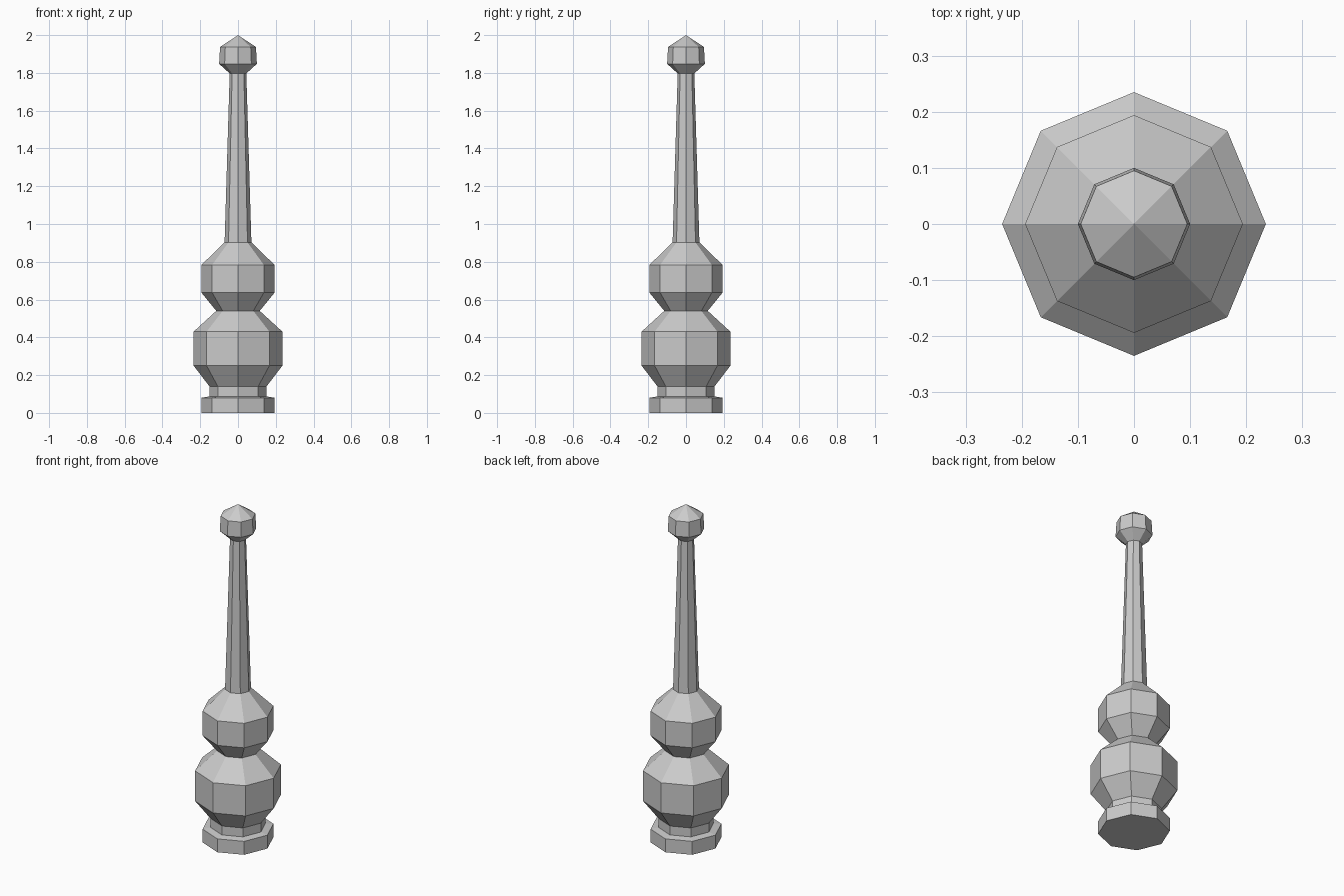
import bpy, bmesh
from math import cos, sin, tau

if "Cube" in bpy.data.objects:
    bpy.data.objects.remove(bpy.data.objects["Cube"])

SIDES = 8


def turned(name, profile):
    """Turn (radius, z) points, listed bottom to top, into an eight-sided part.
    Ends on the axis close to a point; other ends stay open to meet the next part."""
    bm = bmesh.new()
    rings = []
    for r, z in profile:
        if r == 0:
            rings.append([bm.verts.new((0, 0, z))] * SIDES)
        else:
            rings.append([bm.verts.new((r * cos(tau * i / SIDES), r * sin(tau * i / SIDES), z))
                          for i in range(SIDES)])
    for (r0, _), (r1, _), a, b in zip(profile, profile[1:], rings, rings[1:]):
        for i in range(SIDES):
            j = (i + 1) % SIDES
            if r0 == 0:
                bm.faces.new((a[i], b[j], b[i]))
            elif r1 == 0:
                bm.faces.new((a[i], a[j], b[i]))
            else:
                bm.faces.new((a[i], a[j], b[j], b[i]))
    mesh = bpy.data.meshes.new(name)
    bm.to_mesh(mesh)
    bm.free()
    obj = bpy.data.objects.new(name, mesh)
    bpy.context.collection.objects.link(obj)
    return obj


# Foot plate and collar
turned("base", [(0, 0), (0.194, 0), (0.194, 0.08), (0.151, 0.087), (0.151, 0.14)])
# Large and small bulbs
turned("lower_bulb", [(0.151, 0.14), (0.235, 0.25), (0.235, 0.43), (0.115, 0.54)])
turned("upper_bulb", [(0.115, 0.54), (0.194, 0.637), (0.194, 0.783), (0.071, 0.903)])
# Long tapering shaft
turned("shaft", [(0.071, 0.903), (0.044, 1.797)])
# Pointed knob on top
turned("finial", [(0.044, 1.797), (0.1, 1.848), (0.095, 1.937), (0, 2.0)])
